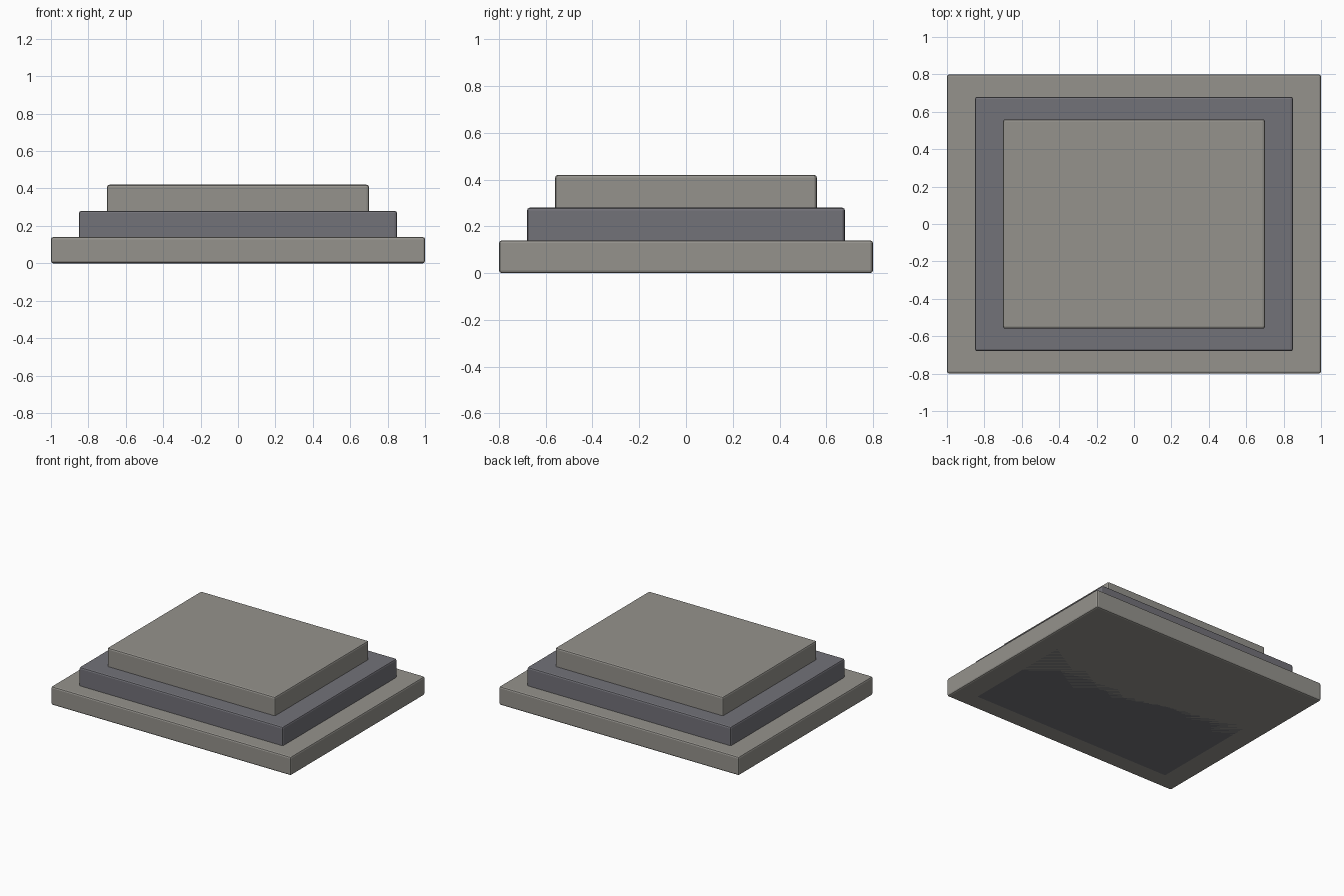
import bpy

if "Cube" in bpy.data.objects:
    bpy.data.objects.remove(bpy.data.objects["Cube"])


def material(name, rgb):
    m = bpy.data.materials.new(name)
    m.diffuse_color = (*rgb, 1.0)
    m.use_nodes = True
    m.node_tree.nodes["Principled BSDF"].inputs["Base Color"].default_value = m.diffuse_color
    return m


stone = material("light_stone", (0.30, 0.29, 0.265))
slate = material("dark_stone", (0.17, 0.168, 0.19))

STEP = 0.14


def tier(name, width, depth, height, mat):
    # Bevelled block standing on the ground
    bpy.ops.mesh.primitive_cube_add(size=1, location=(0, 0, height / 2))
    ob = bpy.context.object
    ob.name = name
    ob.scale = (width, depth, height)
    bpy.ops.object.transform_apply(location=False, rotation=False, scale=True)
    ob.data.materials.append(mat)
    bevel = ob.modifiers.new("soft_edges", 'BEVEL')
    bevel.width = 0.012
    bevel.segments = 2
    return ob


# Three nested tiers, each one step taller and narrower than the last
tier("lower_tier", 2.0, 1.6, STEP, stone)
tier("middle_tier", 1.7, 1.36, STEP * 2, slate)
tier("upper_tier", 1.4, 1.12, STEP * 3, stone)
